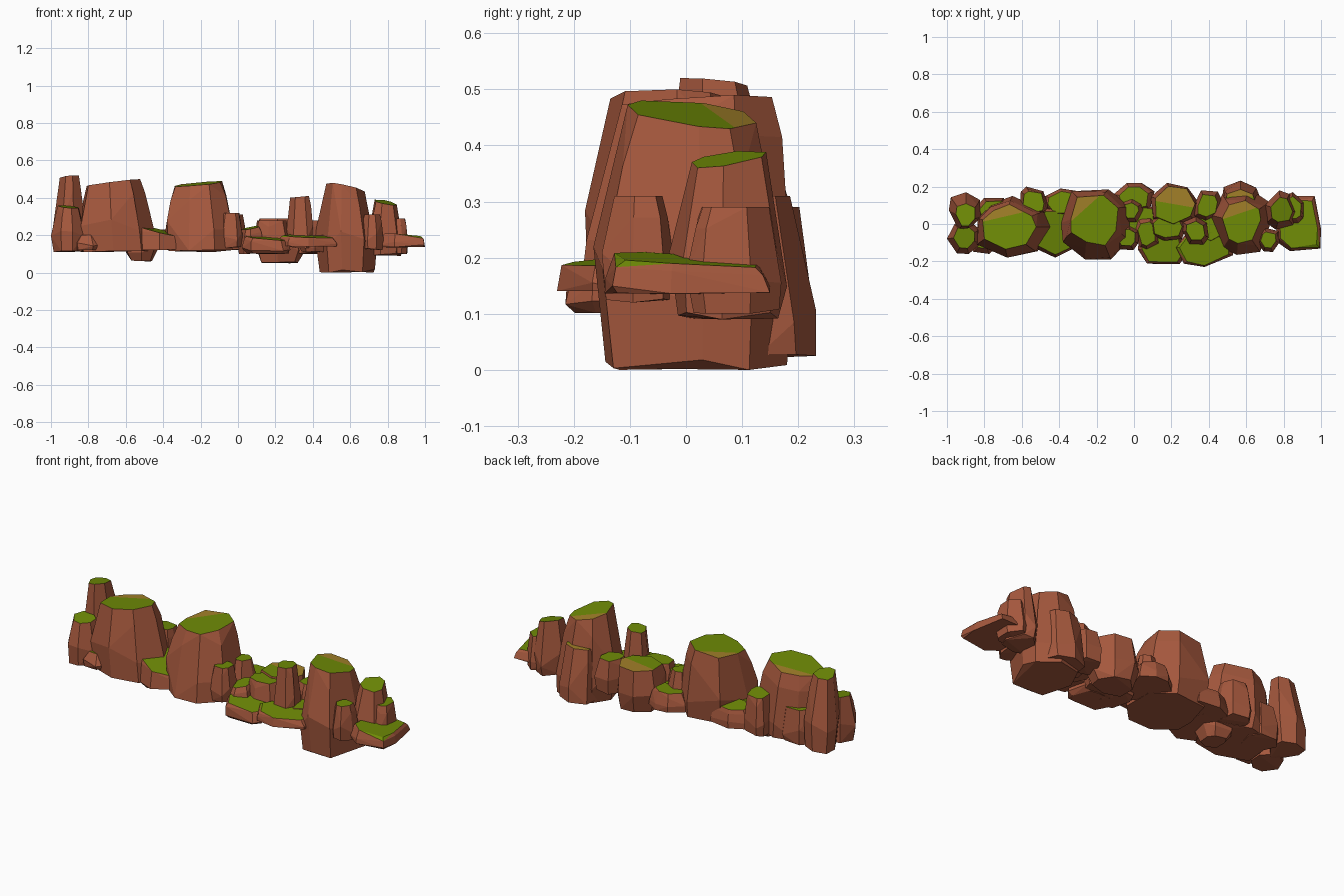
import bpy, bmesh, math, random
from mathutils import Vector

if "Cube" in bpy.data.objects:
    bpy.data.objects.remove(bpy.data.objects["Cube"])


def material(name, rgb):
    m = bpy.data.materials.new(name)
    m.diffuse_color = (*rgb, 1)
    m.use_nodes = True
    m.node_tree.nodes["Principled BSDF"].inputs["Base Color"].default_value = m.diffuse_color
    return m


MATS = [material("red_brown_rock", (0.38, 0.098, 0.047)),
        material("green_moss", (0.16, 0.26, 0.002)),
        material("dry_olive_moss", (0.36, 0.215, 0.022))]


def rock(name, x, y, z, top=0.7, foot=0.9, tilt=(0, 0), shift=(0, 0), n=7,
         seed=1, dry=None, moss=0.72, square=1.0):
    """Faceted boulder filling the box x, y, z; top = size of the mossy cap,
    tilt = slope of the cap, shift = cap offset, dry = (angle, offset) of olive moss."""
    rnd = random.Random(seed)
    hx, hy, h = (x[1] - x[0]) / 2, (y[1] - y[0]) / 2, z[1] - z[0]
    rings = [(0, foot), (0.35, 1), (0.8, 0.37 + 0.65 * top), (1, top)]
    phase = rnd.random() * 6.28
    spoke = [(phase + math.tau * (i + rnd.uniform(-.25, .25)) / n,
              rnd.uniform(0.98, 1.2)) for i in range(n)]
    pts = []
    for f, s in rings:
        for a, r in spoke:
            k = s * rnd.uniform(0.95, 1.05)
            # clamp the circle towards a squarer outline
            cx, cy = [max(-1, min(1, square * r * v)) for v in (math.cos(a), math.sin(a))]
            px = (cx * k + shift[0] * f) * hx
            py = (cy * k + shift[1] * f) * hy
            lift = (tilt[0] * px + tilt[1] * py) * (1 if f > .7 else 0)
            if f == 0:
                lift = rnd.uniform(0, .05) * h
            if f == .35:
                lift = rnd.uniform(-.15, .15) * h
            pts.append(Vector((px, py, f * h + lift)))
    # fit the points exactly into the requested box
    for i, (a, b) in enumerate((x, y, z)):
        lo, hi = min(p[i] for p in pts), max(p[i] for p in pts)
        for p in pts:
            p[i] = a + (p[i] - lo) / (hi - lo) * (b - a)
    bm = bmesh.new()
    for p in pts:
        bm.verts.new(p)
    bmesh.ops.convex_hull(bm, input=bm.verts[:])
    bmesh.ops.delete(bm, geom=[v for v in bm.verts if not v.link_faces], context='VERTS')
    bmesh.ops.dissolve_limit(bm, angle_limit=0.12, verts=bm.verts[:], edges=bm.edges[:])
    bmesh.ops.recalc_face_normals(bm, faces=bm.faces[:])
    # olive moss lies beyond a dividing line across the cap
    if dry:
        d = Vector((math.cos(dry[0]), math.sin(dry[0]), 0))
        o = Vector((sum(x) / 2, sum(y) / 2, 0)) + d * dry[1]
        caps = [f for f in bm.faces if f.normal.z > moss]
        geom = caps + list({e for f in caps for e in f.edges}) + list({v for f in caps for v in f.verts})
        bmesh.ops.bisect_plane(bm, geom=geom, plane_co=o, plane_no=d)
    for f in bm.faces:
        f.material_index = 0
        if f.normal.z > moss:
            f.material_index = 2 if dry and (f.calc_center_median() - o).dot(d) > 0 else 1
    me = bpy.data.meshes.new(name)
    bm.to_mesh(me)
    bm.free()
    for m in MATS:
        me.materials.append(m)
    bpy.context.collection.objects.link(bpy.data.objects.new(name, me))


# left end spires
rock("left_back_spire", (-.99, -.82), (-.03, .17), (.11, .52), .6, seed=3, tilt=(.1, -.1), shift=(.05, -.3))
rock("left_front_spire", (-1, -.82), (-.16, .02), (.11, .36), .65, seed=4, tilt=(-.1, .1))
rock("left_foot_stone", (-.88, -.72), (-.16, -.02), (.12, .2), .6, seed=5)

# large left boulder with stones behind and below
rock("left_boulder", (-.84, -.44), (-.18, .15), (.11, .5), .73, .97, n=8, seed=8,
     tilt=(.13, -.04), shift=(-.15, 0), dry=(1.8, .065))
rock("left_rear_stone", (-.85, -.66), (-.02, .14), (.11, .3), .75, seed=9)
rock("left_rear_block", (-.61, -.46), (.04, .2), (.12, .34), .75, seed=10, tilt=(0, -.1))
rock("left_under_stone", (-.6, -.43), (-.1, .08), (.06, .2), .9, .7, seed=11)
rock("left_slab", (-.55, -.3), (-.18, .09), (.12, .25), .88, 1, seed=12, tilt=(-.3, .1), square=1.1)
rock("left_rear_slab", (-.49, -.26), (.04, .19), (.12, .23), .8, 1, seed=13, tilt=(0, -.1))

# middle boulder
rock("middle_boulder", (-.39, -.02), (-.19, .185), (.11, .49), .7, .97, n=8, seed=15,
     tilt=(.1, .06), shift=(-.05, .16), dry=(2.3, .1), square=.88)

# small stones in the low gap
rock("gap_front_stone", (-.1, .03), (-.14, -.01), (.13, .32), .7, seed=17)
rock("gap_rear_slab", (-.11, .11), (.06, .22), (.12, .22), .75, 1, seed=18)
rock("gap_rear_stone", (-.08, .05), (.01, .14), (.13, .31), .65, seed=19)
rock("gap_middle_stone", (0, .14), (-.15, .04), (.1, .25), .65, seed=20, tilt=(.2, .1))
rock("gap_floor_stone", (-.06, .16), (-.06, .1), (.12, .19), .85, seed=35)
rock("gap_block", (.08, .28), (-.09, .08), (.1, .28), .75, seed=21)
rock("front_slab_left", (.02, .28), (-.215, -.04), (.1, .2), .85, .8, seed=22, tilt=(-.1, .1), square=1.1)
rock("front_slab_right", (.22, .53), (-.23, -.03), (.14, .205), .88, 1, seed=23, tilt=(-.05, .1), square=1.1)
rock("olive_rear_block", (.09, .35), (-.01, .22), (.05, .29), .85, .8, seed=24, dry=(1.4, 0))
rock("gap_spire", (.26, .4), (-.11, .04), (.13, .41), .68, seed=25, tilt=(.1, 0))
rock("gap_right_stone", (.32, .47), (.01, .18), (.1, .28), .7, seed=26)
rock("gap_right_floor", (.33, .48), (-.1, .06), (.11, .2), .85, seed=36)

# tall right boulder
rock("right_boulder", (.41, .74), (-.165, .19), (0, .48), .62, .9, n=8, seed=28,
     tilt=(-.22, -.12), shift=(-.05, 0), dry=(1.9, .045), square=.95)
rock("right_rear_block", (.46, .68), (.0, .232), (.02, .31), .75, 1, seed=29,
     shift=(0, -.2), dry=(1.57, .03))
rock("right_front_stone", (.65, .78), (-.15, -.02), (.12, .31), .65, seed=30)

# right end
rock("right_end_boulder", (.7, .88), (-.03, .18), (.09, .39), .65, seed=31, tilt=(-.2, .15))
rock("right_end_stone", (.78, .91), (.0, .17), (.1, .29), .7, seed=32)
rock("right_slab", (.76, 1), (-.145, .15), (.135, .21), .88, 1, seed=33, tilt=(-.1, -.08), square=1.1)
